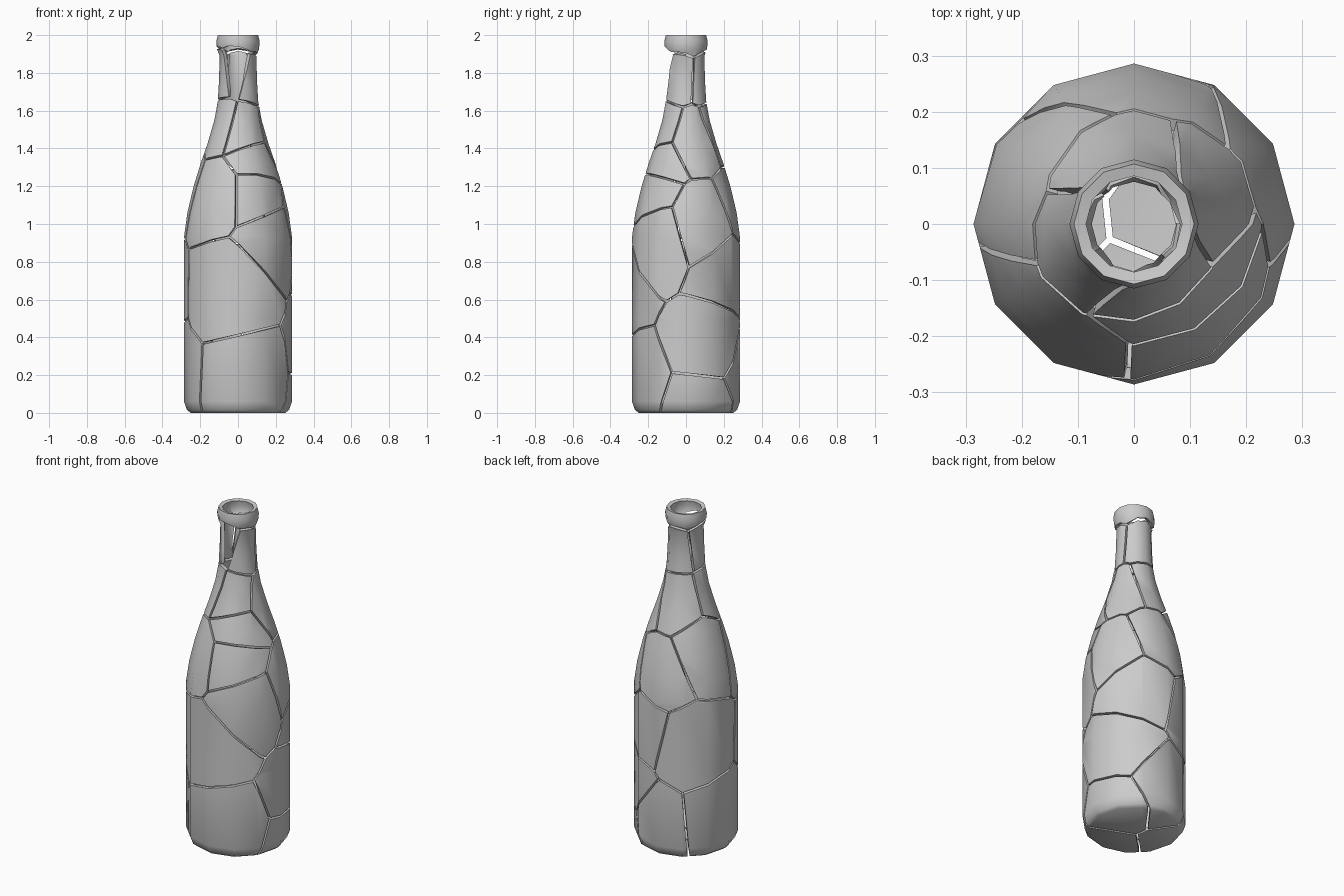
import bpy, bmesh, math
from mathutils import Vector

if "Cube" in bpy.data.objects:
    bpy.data.objects.remove(bpy.data.objects["Cube"])

SIDES = 12
WALL = 0.022
HALF_GAP = 0.0055

# Outer bottle profile: radius, height
PROFILE = [(0.25, 0.0), (0.27, 0.015), (0.286, 0.06), (0.286, 0.5), (0.286, 0.93),
           (0.268, 1.06), (0.235, 1.2), (0.198, 1.32), (0.16, 1.43), (0.125, 1.55),
           (0.107, 1.65), (0.101, 1.75), (0.097, 1.89), (0.111, 1.925),
           (0.115, 1.965), (0.107, 2.0)]

# Shard centres on the glass: angle in degrees (270 = front), height
SHARDS = [
    (285, 0.17), (165, 0.20), (35, 0.36), (28, 0.02), (85, 0.17),       # base
    (262, 0.66), (135, 0.68), (60, 0.76),                              # body
    (318, 0.93), (25, 1.02), (85, 1.10), (235, 1.18), (155, 1.22),     # shoulder
    (300, 1.18), (305, 1.34), (290, 1.50), (215, 1.53), (95, 1.50),    # upper shoulder
    (20, 1.46),
    (80, 1.78), (200, 1.80), (325, 1.79), (262, 1.82),                 # neck
    (255, 1.98), (75, 1.96),                                          # lip
]
MISSING = {22}          # chip lost from the front of the neck


def radius_at(z):
    for (r0, z0), (r1, z1) in zip(PROFILE, PROFILE[1:]):
        if z0 <= z <= z1:
            return r0 + (r1 - r0) * (z - z0) / (z1 - z0)
    return PROFILE[-1][0]


def bottle_skin():
    """Twelve-sided outer skin, open at the mouth."""
    bm = bmesh.new()
    rings = []
    for r, z in PROFILE:
        rings.append([bm.verts.new((r * math.cos(2 * math.pi * i / SIDES),
                                    r * math.sin(2 * math.pi * i / SIDES), z))
                      for i in range(SIDES)])
    bm.faces.new(list(reversed(rings[0])))
    for lo, hi in zip(rings, rings[1:]):
        for i in range(SIDES):
            j = (i + 1) % SIDES
            bm.faces.new((lo[i], lo[j], hi[j], hi[i]))
    return bm


def seed_point(deg, z):
    a, r = math.radians(deg), radius_at(z)
    return Vector((r * math.cos(a), r * math.sin(a), z))


seeds = [seed_point(*s) for s in SHARDS]

# Lip stays one ring: both lip seeds share a single centre near the axis
seeds[23] = Vector((0.015, -0.01, 1.985))
del seeds[24]

for k, seed in enumerate(seeds):
    if k in MISSING:
        continue
    bm = bottle_skin()
    # Trim the skin to the region nearest this shard centre
    for other in seeds:
        if other is seed:
            continue
        direction = (other - seed).normalized()
        bmesh.ops.bisect_plane(
            bm, geom=bm.verts[:] + bm.edges[:] + bm.faces[:], dist=1e-5,
            plane_co=(seed + other) / 2 - direction * HALF_GAP,
            plane_no=direction, clear_outer=True)
    if not bm.faces:
        bm.free()
        continue
    name = "bottle_lip" if k == 23 else f"glass_shard_{k + 1:02d}"
    mesh = bpy.data.meshes.new(name)
    bm.to_mesh(mesh)
    bm.free()
    shard = bpy.data.objects.new(name, mesh)
    bpy.context.collection.objects.link(shard)

    # Glass thickness, grown inward
    wall = shard.modifiers.new("wall", 'SOLIDIFY')
    wall.thickness = WALL
    wall.offset = -1

    bpy.ops.object.select_all(action='DESELECT')
    shard.select_set(True)
    bpy.context.view_layer.objects.active = shard
    bpy.ops.object.modifier_apply(modifier="wall")
    bpy.ops.object.shade_smooth_by_angle(angle=math.radians(40))
